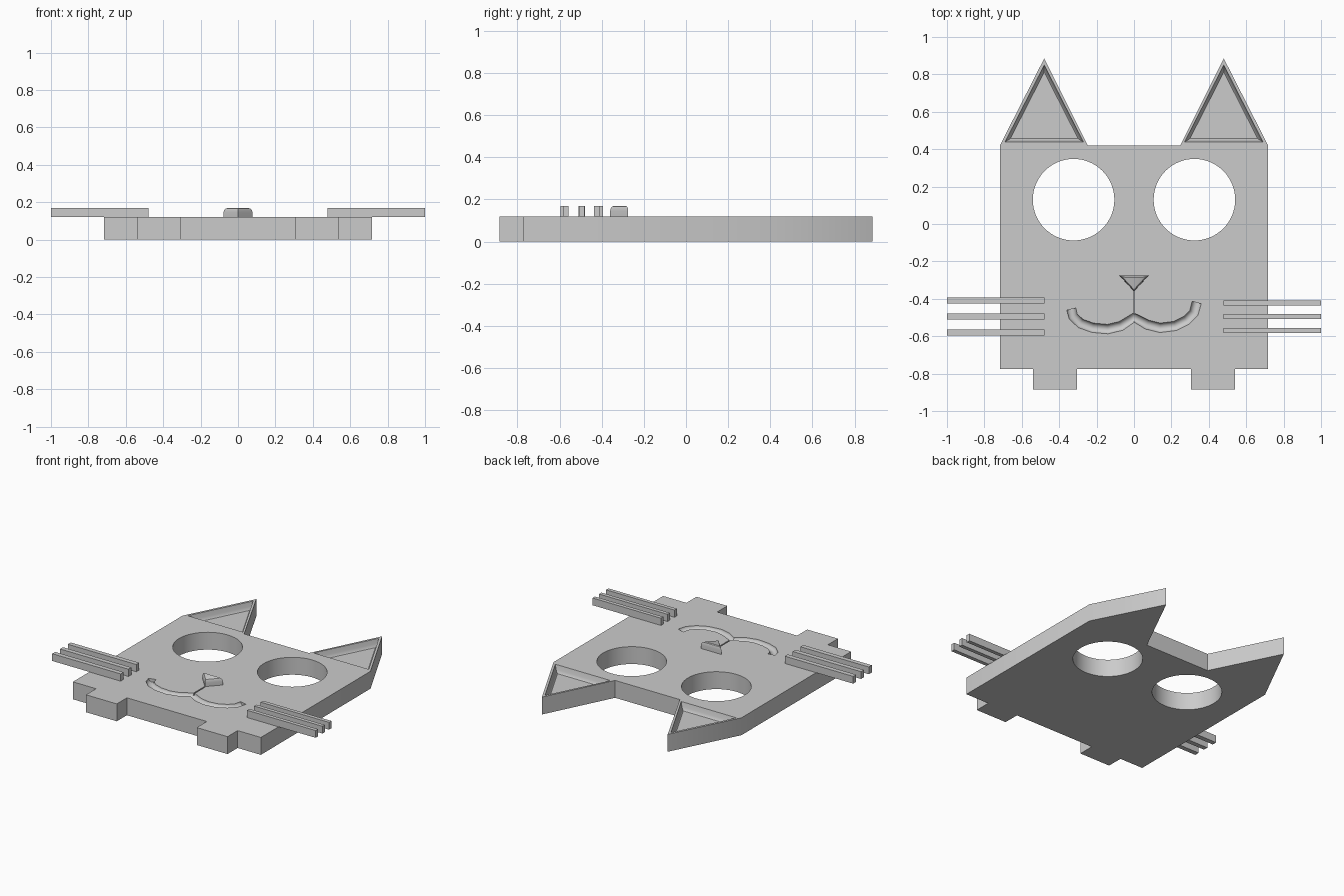
import bpy, bmesh, math
from mathutils import Vector

cube = bpy.data.objects.get("Cube")
if cube:
    bpy.data.objects.remove(cube, do_unlink=True)

TOP = 0.12
grey = bpy.data.materials.new("plain grey")
grey.use_nodes = True
colour = (0.6, 0.6, 0.6, 1)
grey.diffuse_color = colour
grey.node_tree.nodes["Principled BSDF"].inputs["Base Color"].default_value = colour


def loft(name, rings):
    """Closed solid through rings of equal point count."""
    bm = bmesh.new()
    loops = [[bm.verts.new(p) for p in ring] for ring in rings]
    n = len(loops[0])
    for a, b in zip(loops, loops[1:]):
        for i in range(n):
            j = (i + 1) % n
            bm.faces.new((a[i], a[j], b[j], b[i]))
    bm.faces.new(loops[0][::-1])
    bm.faces.new(loops[-1])
    bmesh.ops.recalc_face_normals(bm, faces=bm.faces)
    mesh = bpy.data.meshes.new(name)
    bm.to_mesh(mesh)
    bm.free()
    mesh.materials.append(grey)
    obj = bpy.data.objects.new(name, mesh)
    bpy.context.collection.objects.link(obj)
    return obj


def prism(name, outline, z0, z1):
    return loft(name, [[(x, y, z) for x, y in outline] for z in (z0, z1)])


def box(name, x0, x1, y0, y1, z0, z1):
    return prism(name, [(x0, y0), (x1, y0), (x1, y1), (x0, y1)], z0, z1)


def stepped(name, outline, steps):
    """Solid whose outline is scaled about its centre at each height."""
    cx = sum(p[0] for p in outline) / len(outline)
    cy = sum(p[1] for p in outline) / len(outline)
    return loft(name, [[(cx + (x - cx) * s, cy + (y - cy) * s, z) for x, y in outline]
                       for z, s in steps])


def tube(name, path, radius, sides=14):
    """Round-sectioned solid along a flat path just above the plate top."""
    points = [Vector((x, y, TOP + 0.003)) for x, y in path]
    rings = []
    for i, p in enumerate(points):
        along = (points[min(i + 1, len(points) - 1)] - points[max(i - 1, 0)]).normalized()
        across = Vector((-along.y, along.x, 0))
        ring = []
        for k in range(sides):
            a = math.tau * (k + 0.5) / sides
            ring.append(p + across * radius * math.cos(a)
                        + Vector((0, 0, radius * math.sin(a))))
        rings.append(ring)
    return loft(name, rings)


# Face plate with ears and feet
half = [(0.305, -0.775), (0.305, -0.885), (0.54, -0.885), (0.54, -0.775),
        (0.717, -0.775), (0.717, 0.42), (0.48, 0.885), (0.247, 0.42)]
plate = prism("face_plate", half + [(-x, y) for x, y in reversed(half)], 0, TOP)

# Cutters: eye holes, ear hollows, mouth and lip line
cutters = []
for side, s in (("left", 1), ("right", -1)):
    circle = [(s * 0.323 + 0.218 * math.cos(math.tau * i / 64),
               0.13 + 0.218 * math.sin(math.tau * i / 64)) for i in range(64)]
    cutters.append(prism(side + "_eye_cutter", circle, -0.1, 0.3))
    ear = [(s * 0.69, 0.438), (s * 0.27, 0.438), (s * 0.48, 0.85)]
    cutters.append(stepped(side + "_ear_cutter", ear,
                           [(0.07, 0.86), (0.075, 0.9), (0.09, 0.95), (0.15, 1.05)]))

mouth = [(-0.335, -0.455), (-0.325, -0.495), (-0.285, -0.532), (-0.22, -0.555),
         (-0.14, -0.562), (-0.07, -0.545), (0, -0.5), (0.07, -0.538),
         (0.14, -0.555), (0.22, -0.545), (0.28, -0.515), (0.32, -0.475), (0.335, -0.42)]
cutters.append(tube("mouth_cutter", mouth, 0.026))
cutters.append(box("lip_line_cutter", -0.004, 0.004, -0.49, -0.34, 0.105, 0.2))

for cutter in cutters:
    mod = plate.modifiers.new(cutter.name, "BOOLEAN")
    mod.operation = "DIFFERENCE"
    mod.solver = "EXACT"
    mod.object = cutter
graph = bpy.context.evaluated_depsgraph_get()
carved = bpy.data.meshes.new_from_object(plate.evaluated_get(graph))
plate.modifiers.clear()
plate.data = carved
for cutter in cutters:
    bpy.data.objects.remove(cutter, do_unlink=True)

# Nose with rounded top
nose = stepped("nose", [(-0.078, -0.275), (0, -0.36), (0.078, -0.275)],
               [(0.11, 1), (0.145, 1), (0.158, 0.95), (0.166, 0.85), (0.17, 0.65)])

# Whiskers
rows = {"left": (1, 0.026, (-0.423, -0.494, -0.57)),
        "right": (-1, 0.032, (-0.41, -0.495, -0.58))}
for side, (s, width, heights) in rows.items():
    for i, y in enumerate(heights):
        x0, x1 = sorted((s * 0.478, s * 1.0))
        box(f"{side}_whisker_{i + 1}", x0, x1, y - width / 2, y + width / 2, TOP, 0.17)

# Smooth the holes and grooves, keep hard edges
for obj in (plate, nose):
    bpy.ops.object.select_all(action="DESELECT")
    obj.select_set(True)
    bpy.context.view_layer.objects.active = obj
    bpy.ops.object.shade_smooth_by_angle(angle=math.radians(30))
